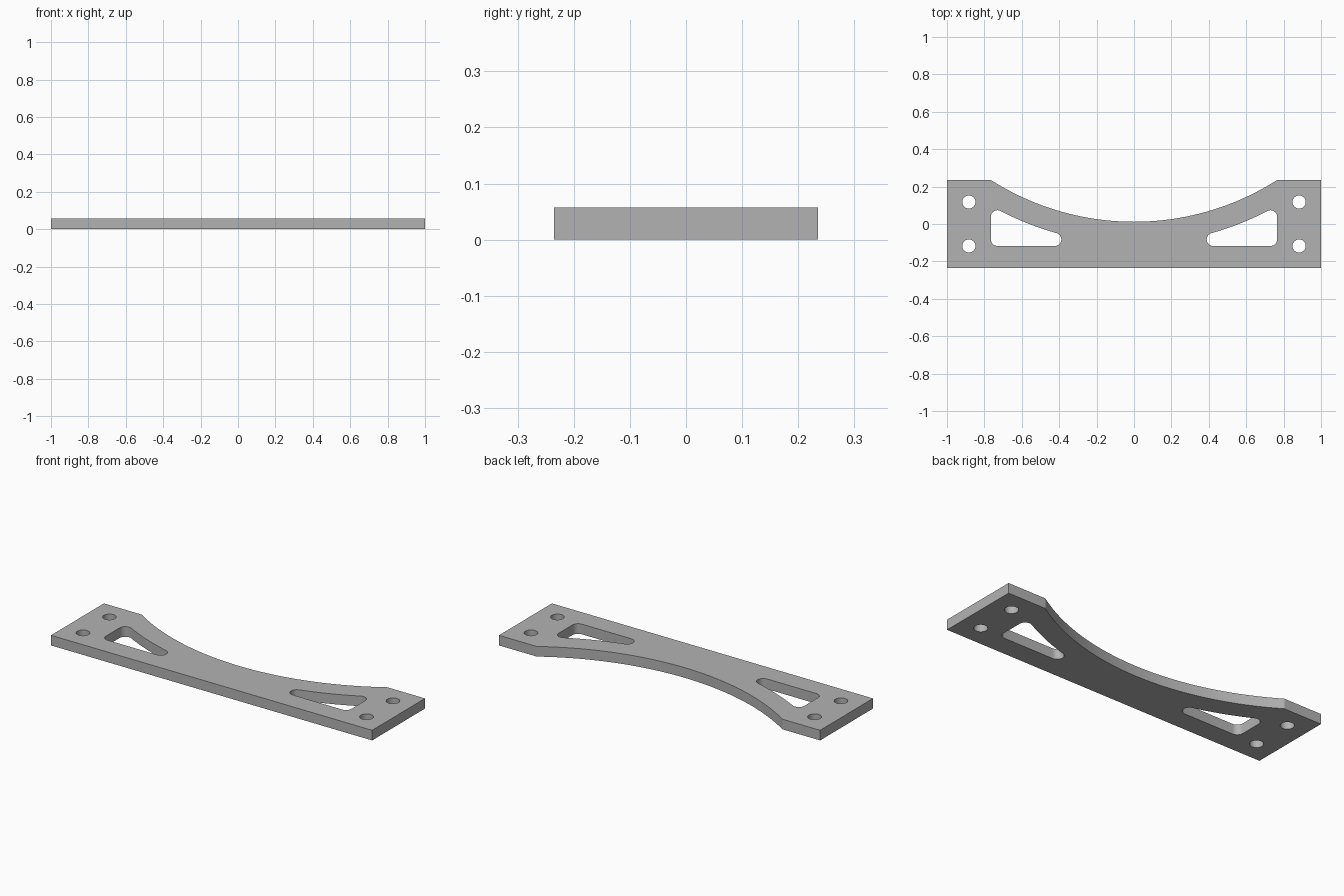
import bpy, bmesh
from math import sqrt, sin, cos, atan2, pi, radians

cube = bpy.data.objects.get("Cube")
if cube:
    bpy.data.objects.remove(cube, do_unlink=True)

HALF_W, HALF_D, THICK = 1.0, 0.235, 0.057
ARC_X, ARC_LOW = 0.765, 0.012            # ends and lowest point of the scooped edge
SAG = HALF_D - ARC_LOW
ARC_R = (ARC_X ** 2 + SAG ** 2) / (2 * SAG)
ARC_CY = ARC_LOW + ARC_R
HOLE, HOLE_R = (0.883, 0.1175), 0.035
FILLET = 0.035


def arc(cx, cy, r, a0, a1, n):
    return [(cx + r * cos(a0 + (a1 - a0) * i / n),
             cy + r * sin(a0 + (a1 - a0) * i / n)) for i in range(n + 1)]


def outer_outline():
    a = atan2(HALF_D - ARC_CY, ARC_X)
    scoop = arc(0, ARC_CY, ARC_R, a, -pi - a, 64)
    return [(-HALF_W, -HALF_D), (HALF_W, -HALF_D), (HALF_W, HALF_D)] + scoop + [(-HALF_W, HALF_D)]


def slot_outline():
    # Rounded triangle whose long side runs parallel to the scooped edge
    side_r = ARC_R + 0.1175
    reach = side_r + FILLET
    tip_y = -0.1175 + FILLET
    tip_x = sqrt(reach ** 2 - (ARC_CY - tip_y) ** 2)
    top_x = ARC_X - FILLET
    top_y = ARC_CY - sqrt(reach ** 2 - top_x ** 2)
    tip_a = atan2(ARC_CY - tip_y, -tip_x)
    top_a = atan2(ARC_CY - top_y, -top_x)
    return (arc(tip_x, tip_y, FILLET, 1.5 * pi, tip_a, 14)
            + arc(0, ARC_CY, side_r, tip_a - pi, top_a - pi, 20)[1:-1]
            + arc(top_x, top_y, FILLET, top_a, 0, 12)
            + arc(top_x, tip_y, FILLET, 0, -pi / 2, 10))


# Outline, mirrored slots and bolt holes
loops = [outer_outline()]
for side in (-1, 1):
    loops.append([(side * x, y) for x, y in slot_outline()])
    for end in (-1, 1):
        loops.append(arc(side * HOLE[0], end * HOLE[1], HOLE_R, 0, 2 * pi, 32)[:-1])

# Fill the flat profile and extrude it to a plate
bm = bmesh.new()
for pts in loops:
    verts = [bm.verts.new((x, y, 0)) for x, y in pts]
    for i, v in enumerate(verts):
        bm.edges.new((v, verts[i - 1]))
bmesh.ops.remove_doubles(bm, verts=bm.verts[:], dist=1e-5)
bmesh.ops.triangle_fill(bm, edges=bm.edges[:], use_beauty=True, normal=(0, 0, 1))
grown = bmesh.ops.extrude_face_region(bm, geom=bm.faces[:], use_keep_orig=True)
top = [g for g in grown["geom"] if isinstance(g, bmesh.types.BMVert)]
bmesh.ops.translate(bm, verts=top, vec=(0, 0, THICK))
bmesh.ops.recalc_face_normals(bm, faces=bm.faces[:])
mesh = bpy.data.meshes.new("bracket_plate")
bm.to_mesh(mesh)
bm.free()
plate = bpy.data.objects.new("bracket_plate", mesh)
bpy.context.collection.objects.link(plate)

# Plain grey finish
grey = bpy.data.materials.new("plain grey")
grey.use_nodes = True
colour = (0.45, 0.45, 0.45, 1)
grey.diffuse_color = colour
grey.node_tree.nodes["Principled BSDF"].inputs["Base Color"].default_value = colour
mesh.materials.append(grey)

bpy.context.view_layer.objects.active = plate
plate.select_set(True)
bpy.ops.object.shade_smooth_by_angle(angle=radians(25))
